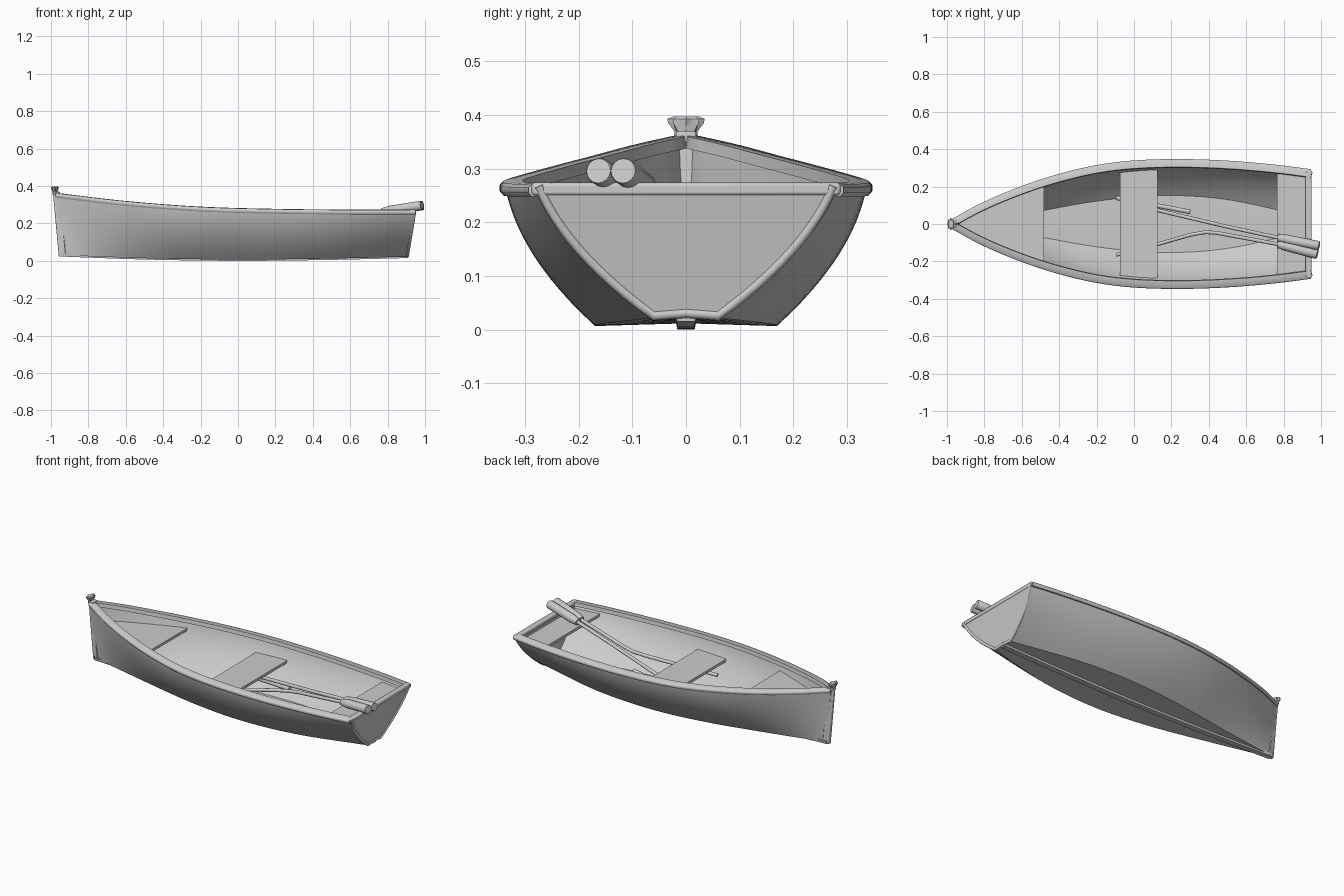
import bpy, math
from mathutils import Vector

if "Cube" in bpy.data.objects:
    bpy.data.objects.remove(bpy.data.objects["Cube"])


def interp(table, x):
    """Smooth curve through (x, value) pairs."""
    n = len(table)
    i = max(0, min(n - 2, sum(1 for p in table if p[0] <= x) - 1))

    def slope(k):
        a, b = table[max(k - 1, 0)], table[min(k + 1, n - 1)]
        return (b[1] - a[1]) / (b[0] - a[0])
    (x0, y0), (x1, y1) = table[i], table[i + 1]
    h = x1 - x0
    t = (x - x0) / h
    return ((2*t**3 - 3*t**2 + 1) * y0 + (t**3 - 2*t**2 + t) * h * slope(i)
            + (3*t**2 - 2*t**3) * y1 + (t**3 - t**2) * h * slope(i + 1))


X0, X1 = -0.96, 0.925
SHEER = [(X0, .016), (-.8, .104), (-.6, .19), (-.4, .257), (-.2, .305), (0, .33),
         (.25, .337), (.5, .328), (.75, .306), (X1, .283)]
CHINE = [(X0, .008), (-.6, .07), (-.2, .14), (.15, .17), (.5, .15), (X1, .062)]
TOP = [(X0, .362), (-.6, .319), (-.2, .288), (.2, .276), (.6, .272), (X1, .272)]
BOTTOM = [(X0, .03), (-.5, .014), (0, .007), (.5, .012), (X1, .022)]
STATIONS = [X0 + (X1 - X0) * i / 48 for i in range(49)]
ROWS = 12


def side(x, v):
    """Outer hull point: v = 0 at the chine, 1 at the sheer."""
    f = (x - X0) / (X1 - X0)
    bulge = .03 * min(1, f * 3) * 4 * v * (1 - v)
    lo, hi = interp(BOTTOM, x), interp(TOP, x) - .008
    return Vector((x + (v - .5) * (-.03 + .07 * f),
                   interp(CHINE, x) * (1 - v) + interp(SHEER, x) * v + bulge,
                   lo + (hi - lo) * v))


def half_width(x, z):
    lo, hi = interp(BOTTOM, x), interp(TOP, x) - .008
    return max(.004, side(x, (z - lo) / (hi - lo)).y - .009)


def make(name, verts, faces, angle=35):
    me = bpy.data.meshes.new(name)
    me.from_pydata([tuple(v) for v in verts], [], faces)
    ob = bpy.data.objects.new(name, me)
    bpy.context.collection.objects.link(ob)
    bpy.ops.object.select_all(action='DESELECT')
    bpy.context.view_layer.objects.active = ob
    ob.select_set(True)
    bpy.ops.object.mode_set(mode='EDIT')
    bpy.ops.mesh.select_all(action='SELECT')
    bpy.ops.mesh.normals_make_consistent(inside=False)
    bpy.ops.object.mode_set(mode='OBJECT')
    bpy.ops.object.shade_smooth_by_angle(angle=math.radians(angle))
    return ob


def loft(name, rings, angle=35):
    """Skin closed rings of equal length and cap both ends."""
    n = len(rings[0])
    verts = [p for r in rings for p in r]
    faces = [(k*n + j, k*n + (j+1) % n, (k+1)*n + (j+1) % n, (k+1)*n + j)
             for k in range(len(rings) - 1) for j in range(n)]
    faces += [tuple(range(n)), tuple(range((len(rings)-1) * n, len(rings) * n))]
    return make(name, verts, faces, angle)


def flip(p):
    return Vector((p.x, -p.y, p.z))


def bevel(ob, width, segments=2):
    m = ob.modifiers.new("bevel", 'BEVEL')
    m.width, m.segments, m.limit_method = width, segments, 'ANGLE'


def outline(x):
    """Full U-shaped outer section from one sheer to the other."""
    half = [side(x, 1 - j / ROWS) for j in range(ROWS + 1)]
    mid = Vector((half[-1].x, 0, half[-1].z + .005))
    return half + [mid] + [flip(p) for p in reversed(half)]


def hull_ring(x):
    half = []
    for j in range(ROWS + 1):
        v = 1 - j / ROWS
        p = side(x, v)
        half.append(Vector((p.x, max(.0005, p.y - .018), p.z + .02 * (1 - v))))
    mid = Vector((half[-1].x, 0, half[-1].z + .002))
    inner = half + [mid] + [flip(p) for p in reversed(half)]
    return outline(x) + inner[::-1]


loft("hull", [hull_ring(x) for x in STATIONS])

# Transom board and raised trim around its edge
edge = outline(X1)
transom = loft("transom", [[p + Vector((dx, 0, 0)) for p in edge] for dx in (-.02, .003)])


def tube(name, pts, radius, sides=12):
    rings = []
    pts = [Vector(p) for p in pts]
    for i, p in enumerate(pts):
        d = (pts[min(i + 1, len(pts) - 1)] - pts[max(i - 1, 0)]).normalized()
        up = Vector((1, 0, 0)) if abs(d.x) < .7 else Vector((0, 0, 1))
        a = d.cross(up).normalized()
        b = d.cross(a)
        r = radius[i] if isinstance(radius, (list, tuple)) else radius
        rings.append([p + r * (math.cos(t) * a + math.sin(t) * b)
                      for t in (2 * math.pi * k / sides for k in range(sides))])
    return loft(name, rings, 40)


tube("transom_trim", [Vector((p.x, p.y * .97, p.z + .004)) for p in edge], .009, 10)

# Gunwale rails
for s, label in ((1, "left"), (-1, "right")):
    rings = []
    for x in STATIONS:
        p = side(x, 1)
        top = interp(TOP, x)
        out, inn = p.y + .01, max(0, p.y - .037)
        rings.append([Vector((p.x, s * y, z)) for y, z in (
            (inn, top - .02), (out - .006, top - .024), (out, top - .017),
            (out, top - .006), (out - .006, top), (inn + .004 * (inn > 0), top + .002))])
    loft("gunwale_" + label, rings, 50)


def box(name, lo, hi, width=.004):
    ring = lambda z: [Vector((x, y, z)) for x, y in
                      ((lo[0], lo[1]), (hi[0], lo[1]), (hi[0], hi[1]), (lo[0], hi[1]))]
    ob = loft(name, [ring(lo[2]), ring(hi[2])])
    bevel(ob, width)
    return ob


box("transom_cap", (.918, -.288, .25), (.95, .288, .274), .006)

# Keel strip
loft("keel", [[Vector((side(x, 0).x, y, interp(BOTTOM, x) + dz))
               for y, dz in ((-.02, .012), (-.016, -.007), (.016, -.007), (.02, .012))]
              for x in STATIONS])

# Stem post at the bow
stem = loft("stem_post", [[Vector((x + dx, y, z)) for dx, y in
                          ((-.008, -.009), (.03, -.02), (.03, .02), (-.008, .009))]
                         for x, z in ((-.95, .022), (-.982, .37))])
bevel(stem, .004)

# Fluted cap on the stem post
rings = []
for z, r, depth in ((.355, .014, 0), (.37, .015, .1), (.385, .023, .25), (.393, .024, .25), (.397, .017, .2)):
    rings.append([Vector((-.979 + .87 * r * k * math.cos(t), 1.45 * r * k * math.sin(t), z))
                  for t, k in ((math.pi * i / 8, 1 - depth * (i % 2)) for i in range(16))])
loft("stem_cap", rings, 30)


# Seats fitted to the hull sides
def seat(name, xa, xb, z, thick=.016, steps=10):
    xs = [xa + (xb - xa) * i / steps for i in range(steps + 1)]
    rim = [(x, half_width(x, z - thick / 2)) for x in xs]
    rim += [(x, -w) for x, w in reversed(rim)]
    loft(name, [[Vector((x, y, h)) for x, y in rim] for h in (z - thick, z)])


seat("bow_seat", -.93, -.48, .255)
seat("middle_seat", -.075, .125, .19)
seat("stern_seat", .765, .92, .237)

# Oars: thick grips over the stern, slim shafts running under the middle seat
OARS = (
    ("near_oar", (.98, -.163, .296), (.77, -.108, .263), [(.44, -.047, .21), (.38, -.044, .2), (.3, -.058, .19), (.12, -.11, .165), (-.095, -.165, .14)]),
    ("far_oar", (.99, -.117, .296), (.77, -.073, .263), [(.5, -.015, .222), (.12, .075, .165), (-.06, .115, .14)]),
)
for name, end, neck, path in OARS:
    e, n = Vector(end), Vector(neck)
    tube(name + "_grip", [e, e.lerp(n, .02), e.lerp(n, .8), n], [.023, .025, .025, .019], 16)
    tube(name + "_shaft", [n] + path, .010, 12)
tube("loose_pole", [(.3, .065, .15), (-.095, .14, .12)], .012, 12)
